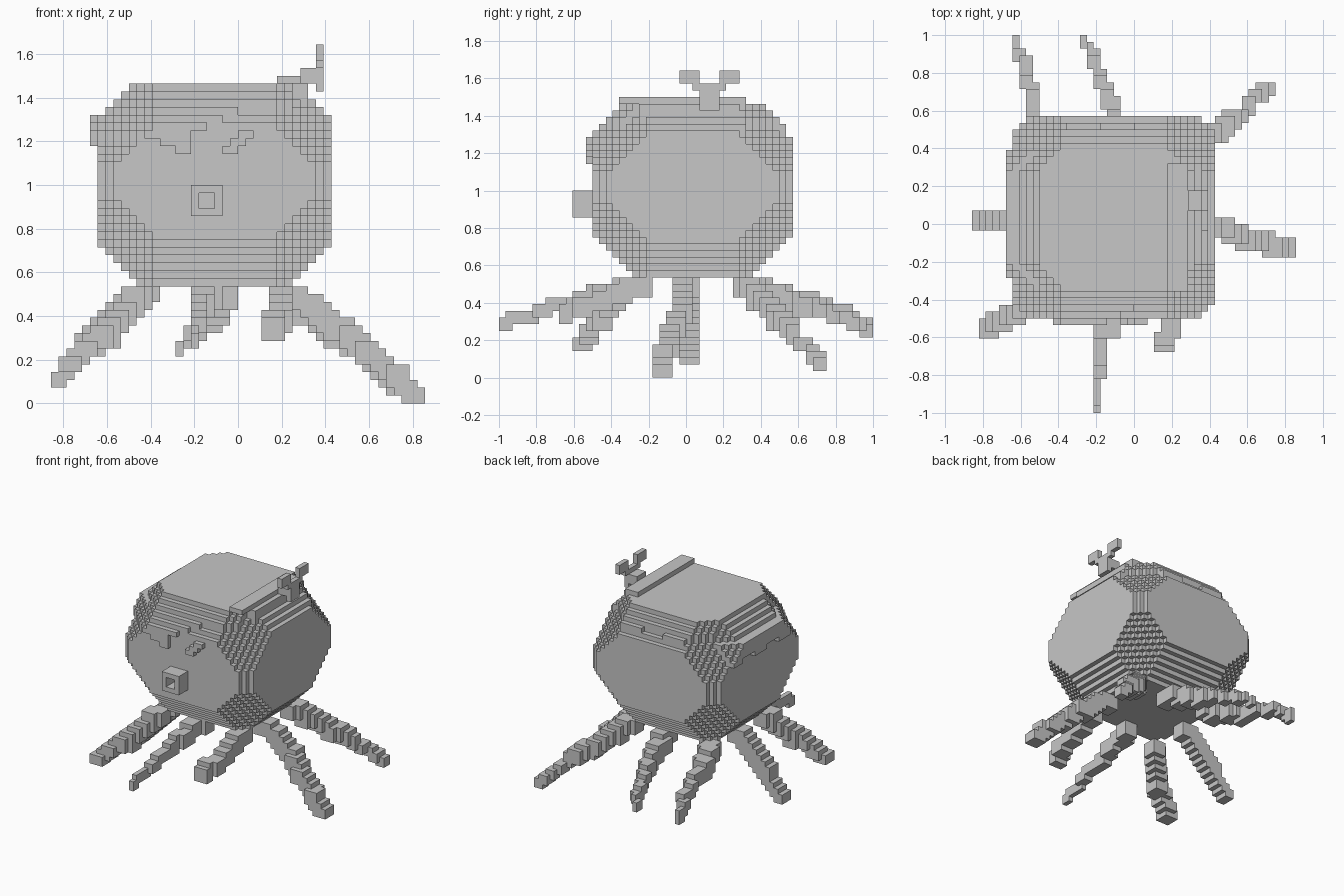
import bpy, bmesh, math
from mathutils import Vector

V = 1 / 28                      # edge of one cube
cube = bpy.data.objects.get("Cube")
if cube:
    bpy.data.objects.remove(cube, do_unlink=True)

grey = bpy.data.materials.new("plain grey")
grey.use_nodes = True
grey.diffuse_color = (0.57, 0.57, 0.57, 1)
bsdf = next(n for n in grey.node_tree.nodes if n.type == 'BSDF_PRINCIPLED')
bsdf.inputs["Base Color"].default_value = grey.diffuse_color


def box(x0, x1, y0, y1, z0, z1):
    """All cells in a box, given in cube counts (ends excluded)."""
    return {(x, y, z) for x in range(x0, x1)
            for y in range(y0, y1) for z in range(z0, z1)}


def build(name, cells, solid=frozenset()):
    """Mesh the outer skin of a set of cells, leaving out sides against solid."""
    cells = set(cells) - solid
    bm = bmesh.new()
    corners = {}

    def corner(p):
        if p not in corners:
            corners[p] = bm.verts.new(Vector(p) * V)
        return corners[p]

    for c in cells:
        for axis in range(3):
            for side in (0, 1):
                n = list(c)
                n[axis] += 2 * side - 1
                if tuple(n) in cells or tuple(n) in solid:
                    continue
                a, b = (axis + 1) % 3, (axis + 2) % 3
                ring = []
                for da, db in ((0, 0), (1, 0), (1, 1), (0, 1)):
                    p = list(c)
                    p[axis] += side
                    p[a] += da
                    p[b] += db
                    ring.append(corner(tuple(p)))
                bm.faces.new(ring if side else ring[::-1])
    # merge flat areas into large faces
    bmesh.ops.dissolve_limit(bm, angle_limit=math.radians(1),
                             verts=bm.verts[:], edges=bm.edges[:])
    mesh = bpy.data.meshes.new(name)
    bm.to_mesh(mesh)
    bm.free()
    mesh.materials.append(grey)
    obj = bpy.data.objects.new(name, mesh)
    bpy.context.collection.objects.link(obj)
    return cells


def in_head(x, y, z, gx=0, gy=0):
    """Block with chamfered edges and corners; gx and gy swell it."""
    u = abs(x + 0.5 + 3) - gx
    w = abs(y + 0.5 - 1) - gy
    t = abs(z + 0.5 - 28.5)
    return (u < 15 and w < 15 and 15 <= z < 41 and u + w < 27.6
            and u + t < 22.6 and w + t < 21.6 and u + w + t < 29.6)


space = box(-20, 15, -17, 19, 15, 42)
head = build("head", {c for c in space if in_head(*c)})


# Hair: a one-cube layer with an uneven lower edge
def fringe_edge(x):
    if x < -10:
        return 34
    if x < -6:
        return 32 if x > -9 else 33
    return min(38, 35 + (x + 6) // 2)


def in_hair(x, y, z):
    if x < -14 and -10 <= y < 11:
        return 33 + (y // 4) % 2 <= z < 37 and in_head(x, y, z, gx=1)
    if not in_head(x, y, z, gy=1):
        return False
    if y < 0:
        return fringe_edge(x) <= z and x < 7
    return z >= 37 + (x // 5) % 2


hair = {c for c in space if in_hair(*c)}
hair |= box(5, 8, -10, 9, 41, 42) | box(7, 9, -7, 8, 39, 41)
build("hair", hair, head)

# Slanted eye
build("left_eye", box(-2, 0, -15, -14, 32, 33) | box(-1, 1, -15, -14, 33, 34)
      | box(0, 2, -15, -14, 34, 35), head | hair)

# Square tube mouth
build("mouth", box(-6, -2, -17, -14, 24, 28) - box(-5, -3, -17, -14, 25, 27), head)

# Bow on the side of the top
bow = box(10, 11, 2, 5, 40, 43) | box(8, 10, 2, 5, 41, 43) | box(10, 11, 1, 6, 43, 44)
for y in (-1, 5):
    bow |= box(10, 11, y, y + 3, 44, 46)
build("bow", bow, head | hair)

# Arms: cubes strung along a path, with the cube counts of the tip
ARMS = {
    "back_right_arm": ((1, 2, 2), [(-.42, .3, .51), (-.52, .55, .42), (-.55, .72, .4), (-.6, .88, .33), (-.63, .98, .25)]),
    "back_left_arm": ((1, 2, 2), [(-.06, .3, .5), (-.09, .55, .4), (-.16, .72, .36), (-.23, .88, .3), (-.27, .98, .25)]),
    "left_back_arm": ((2, 2, 2), [(.22, .3, .5), (.42, .48, .34), (.56, .56, .25), (.64, .67, .14), (.71, .72, .07)]),
    "left_arm": ((3, 3, 2), [(.24, 0, .5), (.45, -.01, .35), (.63, -.09, .21), (.72, -.11, .13), (.8, -.13, .04)]),
    "front_left_arm": ((3, 2, 3), [(.2, -.24, .5), (.2, -.48, .4), (.16, -.64, .35)]),
    "front_arm": ((1, 2, 2), [(-.14, -.25, .48), (-.16, -.45, .45), (-.17, -.75, .36), (-.2, -.97, .29)]),
    "right_front_arm": ((3, 3, 2), [(-.44, -.3, .5), (-.6, -.46, .32), (-.7, -.51, .25), (-.77, -.55, .18)]),
    "right_arm": ((2, 3, 2), [(-.44, .02, .5), (-.65, .02, .29), (-.76, .02, .18), (-.83, .02, .11)]),
}
LIMIT = (24, 28, 46)
for name, (tip, path) in ARMS.items():
    pts = [Vector(p) / V for p in path]
    cells = set()
    for i, (p, q) in enumerate(zip(pts, pts[1:])):
        steps = int((q - p).length / 1.5) + 1
        for s in range(steps + 1):
            k = (i + s / steps) / (len(pts) - 1)
            centre = p.lerp(q, s / steps)
            span = []
            for axis in range(3):
                width = round(3 + (tip[axis] - 3) * k)
                low = -LIMIT[axis] if axis < 2 else 0
                start = round(centre[axis] - width / 2)
                start = max(low, min(LIMIT[axis] - width, start))
                span += [start, start + width]
            cells |= box(*span)
    build(name, {c for c in cells if c[2] < 15}, head)
